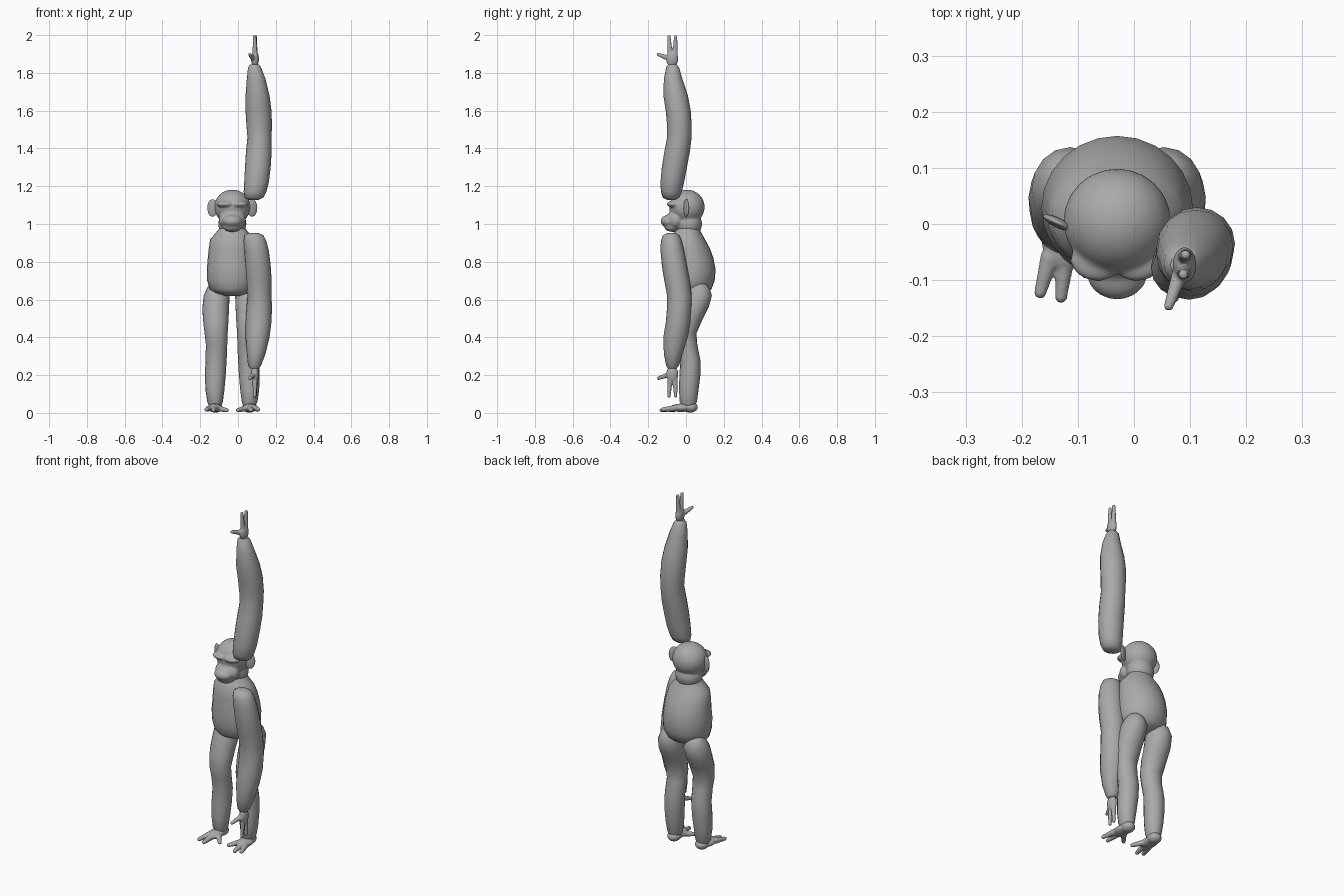
import bpy, bmesh, math
from mathutils import Vector, Matrix

cube = bpy.data.objects.get("Cube")
if cube:
    bpy.data.objects.remove(cube, do_unlink=True)

grey = bpy.data.materials.new("grey fur")
grey.use_nodes = True
COLOUR = (0.4, 0.4, 0.4, 1)
grey.diffuse_color = COLOUR
grey.node_tree.nodes["Principled BSDF"].inputs["Base Color"].default_value = COLOUR
MID = -0.03  # symmetry plane of the body


def finish(name, bm, voxel=0, smooth_steps=0):
    """Turn a bmesh into a smooth shaded object, optionally fused by remeshing."""
    bmesh.ops.recalc_face_normals(bm, faces=bm.faces)
    mesh = bpy.data.meshes.new(name)
    bm.to_mesh(mesh)
    bm.free()
    mesh.materials.append(grey)
    obj = bpy.data.objects.new(name, mesh)
    bpy.context.collection.objects.link(obj)
    if voxel:
        fuse = obj.modifiers.new("fuse", "REMESH")
        fuse.mode = "VOXEL"
        fuse.voxel_size = voxel
        fuse.use_smooth_shade = True
        blend = obj.modifiers.new("blend", "SMOOTH")
        blend.factor = 0.5
        blend.iterations = smooth_steps
    bpy.ops.object.select_all(action="DESELECT")
    obj.select_set(True)
    bpy.context.view_layer.objects.active = obj
    bpy.ops.object.shade_smooth_by_angle(angle=math.radians(50))
    return obj


def copy_mirrored(obj, name, axis, plane):
    """Mirrored copy across a plane perpendicular to the axis (0 x, 2 z)."""
    twin = obj.copy()
    twin.data = obj.data.copy()
    twin.name = name
    normal = Vector([float(i == axis) for i in range(3)])
    flip = Matrix.Translation(normal * plane * 2) @ Matrix.Scale(-1, 4, normal)
    twin.data.transform(flip)
    twin.data.flip_normals()
    bpy.context.collection.objects.link(twin)
    return twin


def loft(bm, sections, sides=16):
    """Skin of oval rings; each section is z, x min, x max, y min, y max."""
    rings = []
    for z, x0, x1, y0, y1 in sections:
        ring = []
        for i in range(sides):
            a = math.tau * i / sides
            ring.append(bm.verts.new(((x0 + x1) / 2 + (x1 - x0) / 2 * math.cos(a),
                                      (y0 + y1) / 2 + (y1 - y0) / 2 * math.sin(a), z)))
        rings.append(ring)
    for low, high in zip(rings, rings[1:]):
        for i in range(sides):
            j = (i + 1) % sides
            bm.faces.new((low[i], low[j], high[j], high[i]))
    bm.faces.new(rings[0])
    bm.faces.new(rings[-1])


def ball(bm, centre, radii, turn=Matrix.Identity(4)):
    place = Matrix.Translation(centre) @ turn @ Matrix.Diagonal((*radii, 1))
    bmesh.ops.create_uvsphere(bm, u_segments=24, v_segments=16, radius=1, matrix=place)


def digit(bm, start, end, thick, thin):
    """Tapered finger or toe with a rounded tip."""
    start, end = Vector(start), Vector(end)
    way = end - start
    turn = way.to_track_quat("Z", "Y").to_matrix().to_4x4()
    bmesh.ops.create_cone(bm, cap_ends=True, segments=12, radius1=thick, radius2=thin,
                          depth=way.length, matrix=Matrix.Translation((start + end) / 2) @ turn)
    ball(bm, start, (thick,) * 3)
    ball(bm, end, (thin,) * 3)


# Torso
bm = bmesh.new()
loft(bm, [(.62, -.07, .01, -.03, .06), (.635, -.12, .06, -.07, .11),
          (.655, -.15, .09, -.085, .135), (.7, -.163, .103, -.095, .152),
          (.76, -.165, .105, -.1, .157), (.82, -.16, .1, -.092, .145),
          (.87, -.155, .095, -.09, .127), (.92, -.147, .087, -.08, .1),
          (.95, -.12, .06, -.065, .083), (.975, -.1, .04, -.05, .072),
          (1, -.09, .03, -.04, .065)], 24)
finish("torso", bm)

# Head: skull, cheeks, brow, muzzle and chin fused together
bm = bmesh.new()
ball(bm, (MID, .005, 1.09), (.096, .094, .092))
ball(bm, (MID, .015, 1), (.075, .07, .07))
ball(bm, (MID, -.055, 1.02), (.072, .05, .055))
ball(bm, (MID, -.085, 1.015), (.055, .05, .035))
ball(bm, (MID, -.07, .985), (.05, .045, .027))
for side in (-1, 1):
    ball(bm, (MID + side * .04, -.068, 1.105), (.045, .034, .017),
         Matrix.Rotation(side * .25, 4, "Z"))
finish("head", bm, .006, 5)

# Ears
bm = bmesh.new()
ball(bm, (-.135, .002, 1.085), (.03, .009, .046), Matrix.Rotation(-.45, 4, "Z"))
ear = finish("right_ear", bm)
copy_mirrored(ear, "left_ear", 0, MID)

# Leg, from ankle to hip
bm = bmesh.new()
loft(bm, [(.03, -.15, -.09, -.02, .045), (.06, -.163, -.08, -.033, .058),
          (.12, -.172, -.072, -.037, .066), (.2, -.175, -.065, -.035, .076),
          (.28, -.172, -.06, -.03, .076), (.36, -.17, -.057, -.045, .06),
          (.42, -.177, -.055, -.055, .055), (.5, -.186, -.05, -.045, .09),
          (.56, -.188, -.047, -.025, .12), (.62, -.182, -.045, -.01, .137),
          (.66, -.165, -.06, .01, .125), (.69, -.14, -.08, .03, .1)])
leg = finish("right_leg", bm)
copy_mirrored(leg, "left_leg", 0, MID)

# Foot with two toes and an inner grasping toe
bm = bmesh.new()
ball(bm, (-.12, .022, .03), (.037, .04, .029))
ball(bm, (-.125, -.025, .027), (.04, .06, .022))
digit(bm, (-.15, -.06, .025), (-.167, -.122, .018), .017, .011)
digit(bm, (-.122, -.06, .025), (-.13, -.13, .014), .017, .011)
digit(bm, (-.105, -.03, .025), (-.06, -.085, .014), .017, .011)
foot = finish("right_foot", bm, .004, 3)
copy_mirrored(foot, "left_foot", 0, MID)

# Arm, from wrist to shoulder
bm = bmesh.new()
loft(bm, [(.235, .065, .11, -.095, -.05), (.25, .053, .122, -.105, -.037),
          (.31, .047, .145, -.117, -.02), (.4, .04, .167, -.12, .01),
          (.48, .04, .177, -.107, .025), (.56, .045, .18, -.1, .03),
          (.62, .05, .177, -.1, .03), (.7, .042, .178, -.115, .02),
          (.78, .037, .173, -.128, .005), (.86, .033, .163, -.135, -.01),
          (.91, .03, .15, -.133, -.022), (.94, .035, .135, -.123, -.035),
          (.952, .055, .11, -.1, -.055)])
arm = finish("left_arm_lowered", bm)
copy_mirrored(arm, "left_arm_raised", 2, 1.04)

# Hand with two fingers and a thumb
bm = bmesh.new()
ball(bm, (.09, -.073, .205), (.021, .032, .045))
digit(bm, (.09, -.058, .18), (.092, -.055, .089), .014, .009)
digit(bm, (.09, -.084, .18), (.088, -.09, .089), .014, .009)
digit(bm, (.083, -.085, .205), (.062, -.146, .183), .015, .009)
hand = finish("left_hand_lowered", bm, .004, 3)
copy_mirrored(hand, "left_hand_raised", 2, 1.04)
